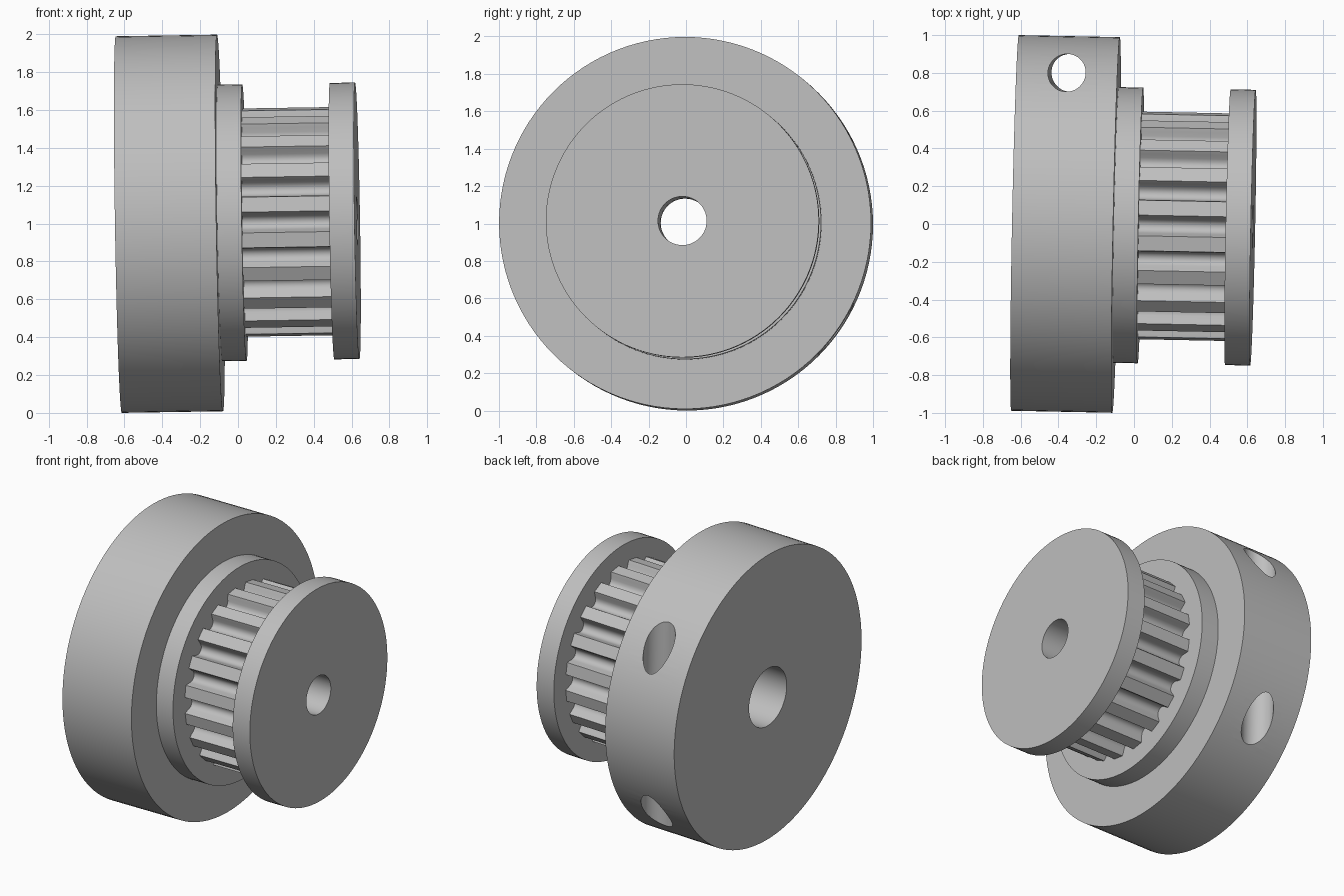
import bpy, bmesh, math
from mathutils import Matrix, Vector

cube = bpy.data.objects.get("Cube")
if cube:
    bpy.data.objects.remove(cube, do_unlink=True)

# Single grey metal
metal = bpy.data.materials.new("grey metal")
metal.use_nodes = True
GREY = (0.52, 0.52, 0.52, 1.0)
metal.diffuse_color = GREY
metal.node_tree.nodes["Principled BSDF"].inputs["Base Color"].default_value = GREY

# The shaft runs along local x, tilted very slightly
axis_x = Vector((1, -0.02, 0.016)).normalized()
axis_y = Vector((0, 0, 1)).cross(axis_x).normalized()
axis_z = axis_x.cross(axis_y)
FRAME = Matrix((axis_x, axis_y, axis_z)).transposed().to_4x4()
FRAME.translation = (0, -0.007, 1.0046)


def circle(radius, count=120):
    return [(2 * math.pi * i / count, radius) for i in range(count)]


def gear(teeth=20):
    """Outline with rounded grooves between narrow flat teeth."""
    half = [(1.6, 0.533), (3.0, 0.543), (3.9, 0.56), (4.5, 0.585), (5.2, 0.605)]
    groove = [(-a, r) for a, r in reversed(half)] + [(0, 0.53)] + half
    return [(math.radians(a + 360 / teeth * t), r)
            for t in range(teeth) for a, r in groove]


def tube(name, start, end, outline, bore):
    """Extrude an outline along the shaft, leaving a round bore."""
    bm = bmesh.new()

    def ring(s, points):
        return [bm.verts.new((s, r * math.cos(a), r * math.sin(a))) for a, r in points]

    inner = [(a, bore) for a, r in outline]
    rings = [ring(start, outline), ring(end, outline), ring(end, inner), ring(start, inner)]
    n = len(outline)
    for k in range(4):
        p, q = rings[k], rings[(k + 1) % 4]
        for i in range(n):
            j = (i + 1) % n
            bm.faces.new((p[i], p[j], q[j], q[i]))
    bmesh.ops.recalc_face_normals(bm, faces=bm.faces)
    mesh = bpy.data.meshes.new(name)
    bm.to_mesh(mesh)
    bm.free()
    mesh.materials.append(metal)
    obj = bpy.data.objects.new(name, mesh)
    bpy.context.collection.objects.link(obj)
    obj.matrix_world = FRAME
    return obj


def select(obj):
    bpy.ops.object.select_all(action='DESELECT')
    obj.select_set(True)
    bpy.context.view_layer.objects.active = obj


# Pulley parts, from the wide hub to the end flange
hub = tube("hub_disc", -0.63, -0.095, circle(0.9945), 0.20)
parts = [
    hub,
    tube("inner_flange", -0.095, 0.034, circle(0.73), 0.13),
    tube("toothed_drum", 0.034, 0.497, gear(), 0.13),
    tube("outer_flange", 0.497, 0.63, circle(0.73), 0.13),
]

# Off-centre cross hole through the hub
bpy.ops.mesh.primitive_cylinder_add(vertices=48, radius=0.1, depth=3)
cutter = bpy.context.object
cutter.name = "cross_hole_cutter"
cutter.hide_render = True
cutter.data.materials.append(metal)
cutter.matrix_world = FRAME @ Matrix.Translation((-0.3625, 0.8, 0))
cut = hub.modifiers.new("cross_hole", 'BOOLEAN')
cut.operation = 'DIFFERENCE'
cut.solver = 'EXACT'
cut.object = cutter
select(hub)
bpy.ops.object.modifier_apply(modifier=cut.name)
bpy.data.objects.remove(cutter, do_unlink=True)

# Smooth rounds, sharp rims
for part in parts:
    select(part)
    bpy.ops.object.shade_smooth_by_angle(angle=math.radians(30))
